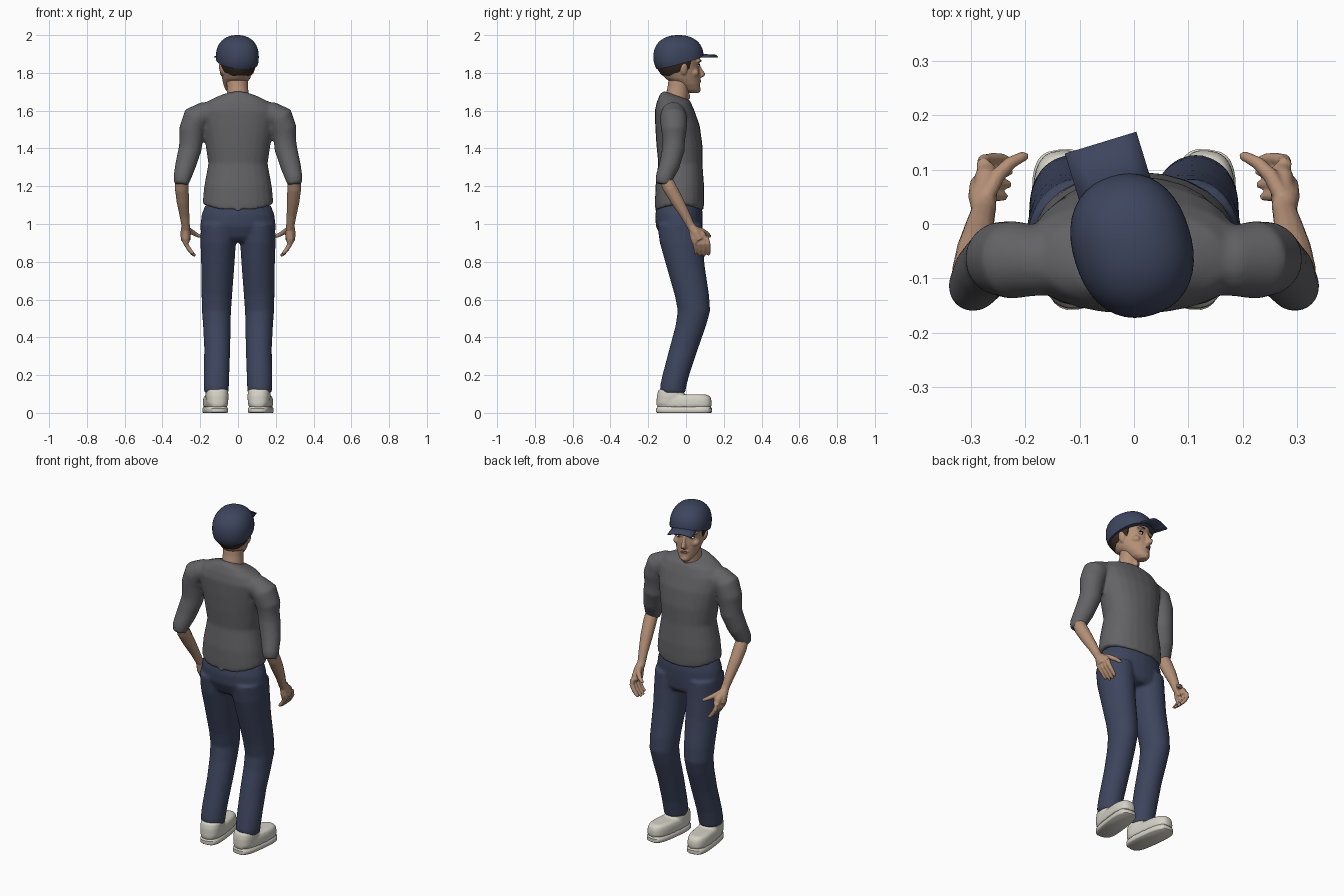
import bpy, bmesh, math
from mathutils import Vector, Matrix

def mat(name, r, g, b):
    m = bpy.data.materials.new(name)
    m.diffuse_color = (r, g, b, 1)
    return m

GREY = mat("shirt grey", .125, .125, .135)
NAVY = mat("navy cloth", .047, .060, .112)
SKIN = mat("skin", .46, .28, .185)
SHOE = mat("off white shoe", .66, .64, .56)
HAIR = mat("dark brown hair", .035, .022, .014)
WHITE = mat("eye white", .7, .68, .64)
LIP = mat("lip", .34, .15, .11)

# head frame: turned slightly to the figure's left
HEAD = Matrix.Translation((-.005, -.035, 0)) @ Matrix.Rotation(math.radians(17), 4, 'Z')

def finish(name, bm, material, subsurf=0, voxel=0, smooth=4, xf=None, angle=60):
    if xf:
        bm.transform(xf)
    bmesh.ops.recalc_face_normals(bm, faces=bm.faces)
    me = bpy.data.meshes.new(name)
    bm.to_mesh(me)
    bm.free()
    ob = bpy.data.objects.new(name, me)
    bpy.context.collection.objects.link(ob)
    me.materials.append(material)
    if subsurf:
        ob.modifiers.new("round", 'SUBSURF').levels = subsurf
        ob.modifiers["round"].render_levels = subsurf
    if voxel:
        r = ob.modifiers.new("blend", 'REMESH')
        r.mode, r.voxel_size, r.use_smooth_shade = 'VOXEL', voxel, True
        s = ob.modifiers.new("soften", 'SMOOTH')
        s.factor, s.iterations = .5, smooth
    bpy.ops.object.select_all(action='DESELECT')
    ob.select_set(True)
    bpy.context.view_layer.objects.active = ob
    if voxel or subsurf:
        bpy.ops.object.shade_smooth()
    else:
        bpy.ops.object.shade_smooth_by_angle(angle=math.radians(angle))
    return ob

def skin_rings(bm, rings):
    """Join rings of points into a closed skin."""
    vs = [[bm.verts.new(p) for p in r] for r in rings]
    n = len(vs[0])
    for a, b in zip(vs, vs[1:]):
        for i in range(n):
            j = (i + 1) % n
            bm.faces.new((a[i], a[j], b[j], b[i]))
    bm.faces.new(vs[0][::-1])
    bm.faces.new(vs[-1])

def stack(bm, rings, n=24, power=2.0):
    """Level rings: z, cx, cy, rx, ry, slope along y, lift at the sides."""
    out = []
    for z, cx, cy, rx, ry, *more in rings:
        slope, lift = (more + [0, 0])[:2]
        pts = []
        for k in range(n):
            a = 2 * math.pi * k / n
            c, s = math.cos(a), math.sin(a)
            x = rx * math.copysign(abs(c) ** (2 / power), c)
            y = ry * math.copysign(abs(s) ** (2 / power), s)
            pts.append((cx + x, cy + y, z + slope * y + lift * c * c))
        out.append(pts)
    skin_rings(bm, out)

def limb(bm, pts, side=1, n=12):
    """Round rings square to a path: x, y, z, radius."""
    p = [Vector((side * q[0], q[1], q[2])) for q in pts]
    out = []
    for i, c in enumerate(p):
        d = p[min(i + 1, len(p) - 1)] - p[max(i - 1, 0)]
        m = d.to_track_quat('Z', 'Y').to_matrix()
        out.append([c + m @ Vector((pts[i][3] * math.cos(t), pts[i][3] * math.sin(t), 0))
                    for t in (2 * math.pi * k / n for k in range(n))])
    skin_rings(bm, out)

def ball(bm, loc, scale, seg=24, rot=0):
    m = Matrix.Translation(loc) @ Matrix.Rotation(rot, 4, 'Y') @ Matrix.Diagonal((*scale, 1))
    bmesh.ops.create_uvsphere(bm, u_segments=seg, v_segments=seg // 2 + 4, radius=1, matrix=m)

def cut(bm, co, no):
    """Remove what lies on the normal's side and close the hole."""
    r = bmesh.ops.bisect_plane(bm, geom=bm.verts[:] + bm.edges[:] + bm.faces[:],
                               plane_co=co, plane_no=no, clear_outer=True)
    edges = [e for e in r['geom_cut'] if isinstance(e, bmesh.types.BMEdge)]
    bmesh.ops.holes_fill(bm, edges=edges)

# shirt: torso and elbow-length sleeves
bm = bmesh.new()
stack(bm, [(1.07, 0, -.035, .186, .128, 0, .035), (1.12, 0, -.034, .186, .130, 0, .01),
           (1.20, 0, -.033, .179, .129), (1.32, 0, -.03, .157, .117), (1.42, 0, -.035, .172, .122),
           (1.52, 0, -.045, .192, .118), (1.60, 0, -.06, .205, .105), (1.645, 0, -.065, .17, .09),
           (1.672, 0, -.06, .11, .078, -.2), (1.68, 0, -.05, .066, .068, -.35)], power=2.2)
for s in (-1, 1):
    limb(bm, [(.12, -.07, 1.585, .06), (.18, -.068, 1.582, .065), (.222, -.066, 1.562, .072),
              (.243, -.064, 1.50, .069), (.253, -.066, 1.40, .061), (.278, -.088, 1.31, .055),
              (.297, -.117, 1.24, .046), (.300, -.122, 1.21, .039)], s, 20)
finish("shirt", bm, GREY, voxel=.009, smooth=5)

# trousers: pelvis and two bent legs
bm = bmesh.new()
stack(bm, [(1.10, 0, -.035, .174, .118), (1.05, 0, -.037, .193, .126), (.99, 0, -.036, .200, .124),
           (.93, 0, -.025, .195, .108), (.905, 0, -.02, .17, .085)])
for s in (-1, 1):
    stack(bm, [(z, s * x, y, rx, ry) for z, x, y, rx, ry in (
        (1.0, .105, -.035, .092, .118), (.90, .105, -.025, .094, .114), (.78, .107, -.003, .088, .102),
        (.62, .112, .032, .081, .091), (.54, .114, .042, .077, .086), (.46, .112, .025, .073, .081),
        (.34, .110, -.012, .069, .076), (.20, .114, -.054, .068, .071), (.14, .115, -.068, .067, .070),
        (.105, .115, -.07, .064, .066))])
finish("trousers", bm, NAVY, voxel=.009, smooth=5)

# bare forearms and hands with curled fingers
for s, label in ((-1, "left"), (1, "right")):
    bm = bmesh.new()
    limb(bm, [(.298, -.115, 1.25, .034), (.298, -.085, 1.19, .037), (.292, -.045, 1.12, .034),
              (.284, -.005, 1.05, .027), (.278, .02, 1.0, .023), (.275, .035, .975, .023)], s)
    limb(bm, [(.278, .02, 1.0, .02), (.278, .05, .955, .027), (.277, .072, .915, .026)], s)
    limb(bm, [(.276, .035, .965, .02), (.277, .044, .925, .022), (.275, .05, .90, .018)], s)
    limb(bm, [(.274, .05, .97, .019), (.272, .085, .94, .022), (.270, .10, .915, .018)], s)
    for y, l in ((.040, .82), (.062, .97), (.085, 1.0), (.108, .92)):
        limb(bm, [(.277, y, .925, .014), (.276, y + .008, .895, .0135),
                  (.276 - .018 * l, y + .012, .895 - .03 * l, .012),
                  (.276 - .036 * l, y + .012, .895 - .053 * l, .0105),
                  (.276 - .05 * l, y + .01, .895 - .064 * l, .007)], s, 8)
    limb(bm, [(.272, .05, .975, .016), (.252, .088, .962, .015), (.228, .112, .948, .0125),
              (.205, .124, .936, .010), (.195, .126, .931, .006)], s, 8)
    finish(label + "_forearm_and_hand", bm, SKIN, voxel=.004, smooth=3)

# neck
bm = bmesh.new()
limb(bm, [(0, -.055, 1.62, .066), (0, -.05, 1.67, .060), (-.003, -.042, 1.72, .056), (-.006, -.03, 1.80, .058)], n=20)
ball(bm, (-.006, .010, 1.675), (.014, .014, .02), 12)
finish("neck", bm, SKIN, voxel=.006)

# head with nose, brow ridge, eyelids, cheeks, lips and ears
bm = bmesh.new()
stack(bm, [(1.693, 0, .08, .022, .027), (1.71, 0, .062, .042, .053), (1.74, 0, .042, .060, .070),
           (1.77, 0, .018, .072, .093), (1.80, 0, .004, .080, .106), (1.835, 0, -.005, .084, .110),
           (1.87, 0, -.005, .088, .117), (1.92, 0, -.005, .085, .112), (1.965, 0, -.005, .06, .08)])
stack(bm, [(1.848, 0, .10, .009, .012), (1.82, 0, .107, .010, .018), (1.795, 0, .118, .014, .027),
           (1.782, 0, .113, .017, .024), (1.774, 0, .106, .012, .014)], n=12)
ball(bm, (0, .098, 1.712), (.024, .02, .018), 16)
ball(bm, (0, .104, 1.757), (.027, .014, .014), 16)
for s in (-1, 1):
    ball(bm, (s * .036, .088, 1.865), (.032, .022, .009), 16, s * .15)
    ball(bm, (s * .05, .066, 1.80), (.024, .028, .022), 16)
    ball(bm, (s * .088, .0, 1.82), (.009, .02, .032), 16, s * .25)
finish("head", bm, SKIN, voxel=.0045, smooth=4, xf=HEAD)

# eyes, pupils, eyebrows
parts = (("eyes", WHITE, (.034, .090, 1.838), (.017, .010, .008)),
         ("pupils", HAIR, (.034, .0955, 1.838), (.0065, .006, .0065)),
         ("upper_lashes", HAIR, (.035, .093, 1.846), (.019, .010, .0025)),
         ("eyebrows", HAIR, (.036, .098, 1.867), (.025, .013, .004)))
for name, m, (x, y, z), size in parts:
    bm = bmesh.new()
    for s in (-1, 1):
        ball(bm, (s * x, y, z), size, 16, s * .12)
    finish(name, bm, m, xf=HEAD)

# lips
bm = bmesh.new()
for z in (1.760, 1.753):
    ball(bm, (0, .106, z), (.022, .0135, .0035), 16)
finish("lips", bm, LIP, xf=HEAD)

# hair under the cap, with sideburns
bm = bmesh.new()
ball(bm, (0, -.012, 1.872), (.096, .118, .118), 32)
cut(bm, (0, -.08, 1.785), (0, -.25, -1))
cut(bm, (0, .03, 1.82), (0, 1, -.25))
finish("hair", bm, HAIR, xf=HEAD, angle=40)

# cap dome with a rim that rises to the front
bm = bmesh.new()
ball(bm, (0, -.005, 1.885), (.109, .133, .115), 40)
for v in bm.verts:  # slightly boxier crown
    d = Vector(((v.co.x) / .109, (v.co.y + .005) / .133, (v.co.z - 1.885) / .115))
    k = 1 / sum(abs(c) ** 2.25 for c in d) ** (1 / 2.25)
    v.co = Vector((d.x * k * .109, d.y * k * .133 - .005, d.z * k * .115 + 1.885))
cut(bm, (0, -.13, 1.818), (0, .28, -1))
finish("cap_dome", bm, NAVY, xf=HEAD, angle=40)

# cap brim: thin, squared, gently arched plate
bm = bmesh.new()
rows = []
for y in (.06, .13, .193):
    rows.append([bm.verts.new((.068 * u, y, 1.898 - .012 * u * u - (y - .06) * .02))
                 for u in (-1, -.6, -.2, .2, .6, 1)])
for a, b in zip(rows, rows[1:]):
    for i in range(5):
        bm.faces.new((a[i], a[i + 1], b[i + 1], b[i]))
brim = finish("cap_brim", bm, NAVY, xf=HEAD, angle=40)
sol = brim.modifiers.new("thickness", 'SOLIDIFY')
sol.thickness, sol.offset = .006, 0

# shoes: grooved sole, low vamp, raised heel collar
for s, label in ((-1, "left"), (1, "right")):
    turn = Matrix.Translation((s * .12, -.01, 0)) @ Matrix.Rotation(-s * math.radians(7), 4, 'Z')
    bm = bmesh.new()
    stack(bm, [(0, 0, 0, .057, .143), (.004, 0, 0, .061, .148), (.024, 0, 0, .061, .148),
               (.028, 0, 0, .057, .143), (.034, 0, 0, .055, .140)], 32, 3.2)
    finish(label + "_shoe_sole", bm, SHOE, xf=turn, angle=50)
    bm = bmesh.new()
    stack(bm, [(.03, 0, 0, .058, .143), (.045, 0, 0, .061, .147), (.07, 0, 0, .060, .145),
               (.088, 0, 0, .055, .138), (.097, 0, -.005, .044, .122)], 32, 2.8)
    stack(bm, [(.05, 0, -.075, .058, .072), (.09, 0, -.072, .060, .073), (.118, 0, -.07, .058, .068),
               (.126, 0, -.07, .050, .058)], 32, 2.4)
    finish(label + "_shoe_upper", bm, SHOE, voxel=.006, smooth=3, xf=turn)
